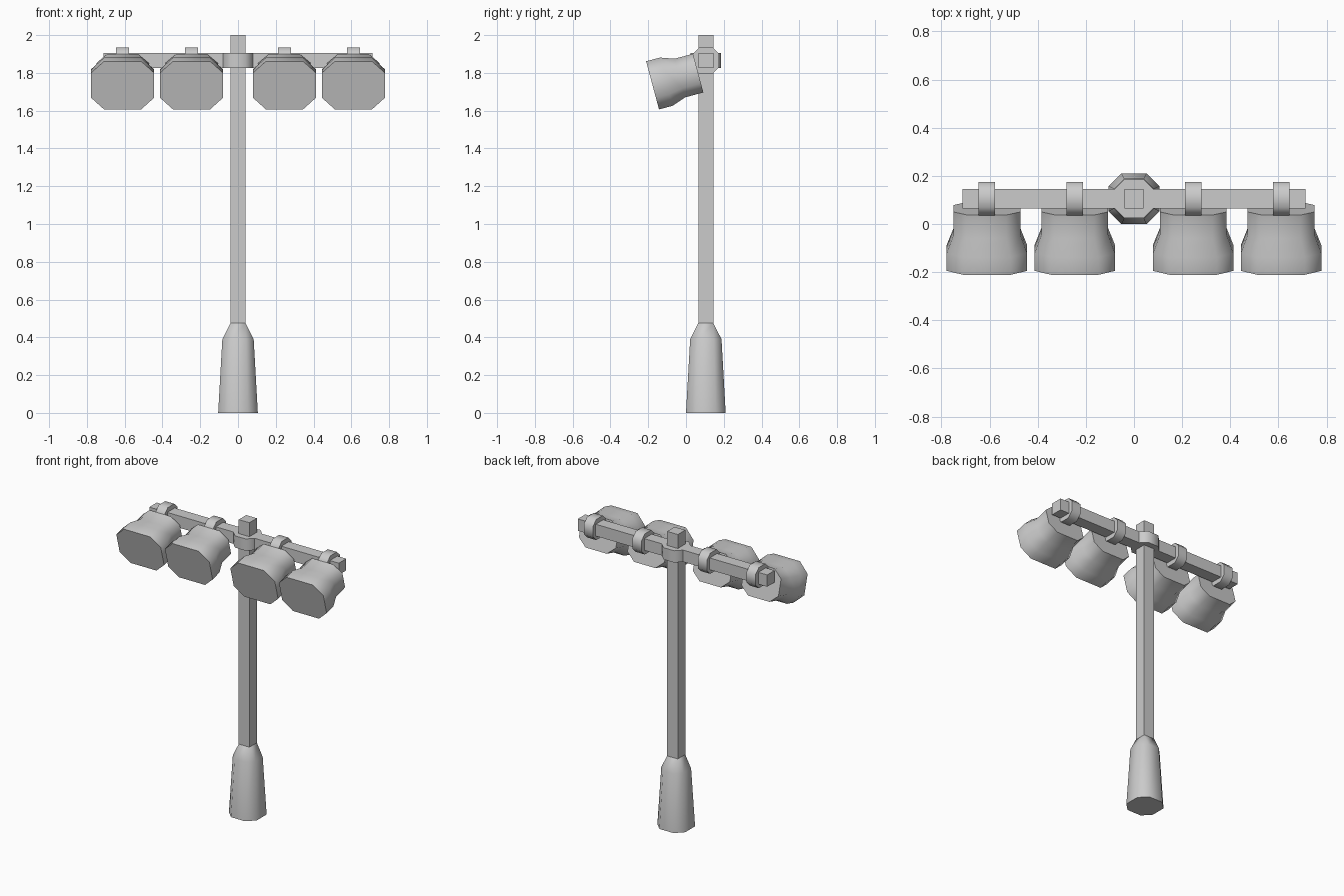
import bpy, bmesh
from math import radians
from mathutils import Matrix

if "Cube" in bpy.data.objects:
    bpy.data.objects.remove(bpy.data.objects["Cube"])

CY = 0.105       # depth position of the pole and crossbar
ARM_Z = 1.865    # height of the crossbar centre


def section(hx, hy, ax, ay):
    """Eight-sided outline; ax, ay are the half lengths of the flat sides."""
    return [(hx, -ay), (hx, ay), (ax, hy), (-ax, hy),
            (-hx, ay), (-hx, -ay), (-ax, -hy), (ax, -hy)]


def loft(name, sections, matrix, smooth=50):
    """Skin eight-sided sections (d, hx, hy, ax, ay) stacked along local z."""
    bm = bmesh.new()
    rings = [[bm.verts.new((x, y, d)) for x, y in section(*dims)]
             for d, *dims in sections]
    for low, high in zip(rings, rings[1:]):
        for i in range(8):
            j = (i + 1) % 8
            bm.faces.new((low[i], low[j], high[j], high[i]))
    bm.faces.new(rings[0][::-1])
    bm.faces.new(rings[-1])
    # square ends have coinciding corners
    bmesh.ops.remove_doubles(bm, verts=bm.verts, dist=0.0005)
    bmesh.ops.recalc_face_normals(bm, faces=bm.faces)
    mesh = bpy.data.meshes.new(name)
    bm.to_mesh(mesh)
    bm.free()
    mesh.shade_smooth()
    mesh.set_sharp_from_angle(angle=radians(smooth))
    obj = bpy.data.objects.new(name, mesh)
    obj.matrix_world = matrix
    bpy.context.collection.objects.link(obj)
    return obj


def even(d, h, flat=0.5):
    return (d, h, h, h * flat, h * flat)


def at(x, y, z):
    return Matrix.Translation((x, y, z))


ALONG_X = Matrix.Rotation(radians(90), 4, 'Y')
TILT = Matrix.Rotation(radians(-75), 4, 'X')   # lamps point forward and down

# Pole, tapered foot and crossbar collar
loft("pole", [even(0.46, 0.04, 1), even(2.0, 0.04, 1)], at(0, CY, 0), 30)
loft("foot", [even(0, 0.105), even(0.39, 0.083), even(0.475, 0.04, 1)],
     at(0, CY, 0))
loft("pole_collar", [even(-0.04, 0.08), even(0.04, 0.08)], at(0, CY, ARM_Z))

# Square crossbar
loft("crossbar", [even(-0.712, 0.04, 1), even(0.712, 0.04, 1)],
     at(0, CY, ARM_Z) @ ALONG_X, 30)

# Four floodlights, each hung from a ring clamp
for n, x in enumerate((-0.611, -0.246, 0.246, 0.611), 1):
    loft(f"lamp_clamp_{n}", [even(-0.034, 0.07), even(0.034, 0.07)],
         at(x, CY, ARM_Z) @ ALONG_X)
    loft(f"lamp_head_{n}",
         [(0, 0.167, 0.132, 0.098, 0.068),
          (0.075, 0.167, 0.132, 0.098, 0.068),
          (0.15, 0.139, 0.106, 0.08, 0.055),
          (0.25, 0.139, 0.106, 0.08, 0.055)],
         at(x, -0.177, 1.734) @ TILT)
